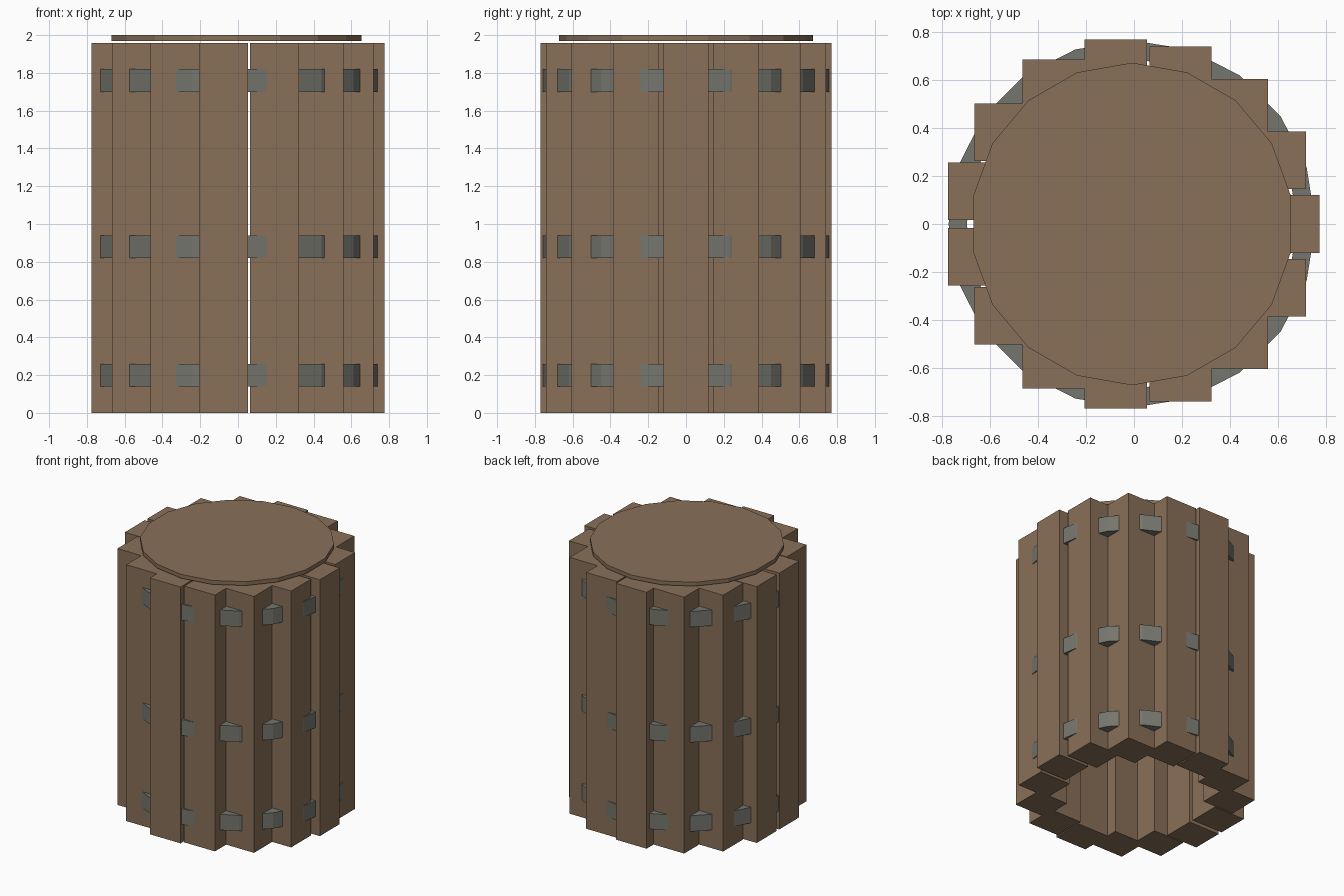
import bpy, bmesh
from math import cos, sin, radians

cube = bpy.data.objects.get("Cube")
if cube:
    bpy.data.objects.remove(cube, do_unlink=True)

AXIS_X = -0.008          # the barrel axis, so that the whole is centred
STAVES, STAVE_R = 15, 0.653
STAVE_SIZE = (0.26, 0.24, 1.957)


def material(name, rgb):
    mat = bpy.data.materials.new(name)
    mat.use_nodes = True
    mat.diffuse_color = (*rgb, 1)
    mat.node_tree.nodes["Principled BSDF"].inputs["Base Color"].default_value = (*rgb, 1)
    return mat


def add_object(name, bm, mat):
    bmesh.ops.recalc_face_normals(bm, faces=bm.faces)
    mesh = bpy.data.meshes.new(name)
    bm.to_mesh(mesh)
    bm.free()
    mesh.materials.append(mat)
    obj = bpy.data.objects.new(name, mesh)
    bpy.context.collection.objects.link(obj)
    return obj


def polygon(bm, sides, radius, z, start=0):
    step = 360 / sides
    angles = [radians(start + i * step) for i in range(sides)]
    return [bm.verts.new((AXIS_X + radius * cos(a), radius * sin(a), z)) for a in angles]


def bridge(bm, a, b):
    for i in range(len(a)):
        j = (i + 1) % len(a)
        bm.faces.new((a[i], a[j], b[j], b[i]))


wood = material("brown wood", (0.25, 0.162, 0.098))
iron = material("grey iron", (0.18, 0.18, 0.157))

# Staves: upright planks in a ring, all square to the axes
for i in range(STAVES):
    angle = radians(i * 360 / STAVES)
    bm = bmesh.new()
    bmesh.ops.create_cube(bm, size=1)
    bmesh.ops.scale(bm, vec=STAVE_SIZE, verts=bm.verts)
    centre = (AXIS_X + STAVE_R * cos(angle), STAVE_R * sin(angle), STAVE_SIZE[2] / 2)
    bmesh.ops.translate(bm, vec=centre, verts=bm.verts)
    add_object(f"stave_{i + 1}", bm, wood)

# Hoops: flat-sided bands threaded through the staves
for name, z in (("bottom", 0.14), ("middle", 0.82), ("top", 1.70)):
    bm = bmesh.new()
    loops = [polygon(bm, 20, r, h) for r, h in
             ((0.766, z), (0.766, z + 0.12), (0.69, z + 0.12), (0.69, z))]
    for k in range(4):
        bridge(bm, loops[k], loops[(k + 1) % 4])
    add_object(f"{name}_hoop", bm, iron)

# Lid: thin disc just above the staves
bm = bmesh.new()
low = polygon(bm, 18, 0.673, 1.97, 10)
high = polygon(bm, 18, 0.673, 2.0, 10)
bridge(bm, low, high)
bm.faces.new(low)
bm.faces.new(high)
add_object("lid", bm, wood)
